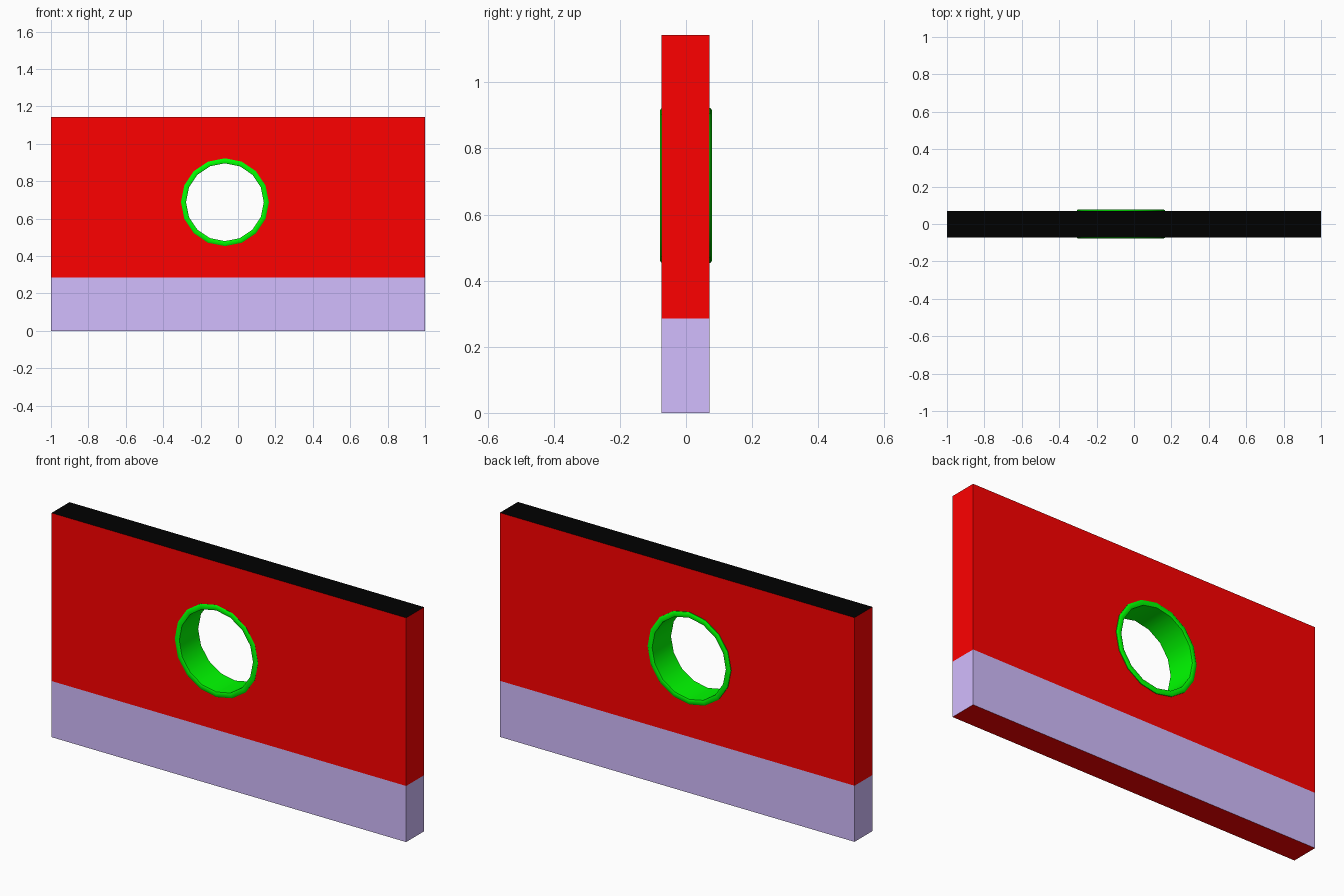
import bpy, bmesh, math
from mathutils import Matrix, Vector

if "Cube" in bpy.data.objects:
    bpy.data.objects.remove(bpy.data.objects["Cube"])

W, H, BAND = 2.0, 1.143, 0.286
Y0, Y1 = -0.0735, 0.0705
HOLE = Vector((-0.07, 0.0, 0.688))
SIDES = 16


def material(name, rgb):
    m = bpy.data.materials.new(name)
    m.diffuse_color = (*rgb, 1)
    m.use_nodes = True
    m.node_tree.nodes["Principled BSDF"].inputs["Base Color"].default_value = m.diffuse_color
    return m


def make_object(name, bm, mats=()):
    bmesh.ops.recalc_face_normals(bm, faces=bm.faces)
    me = bpy.data.meshes.new(name)
    bm.to_mesh(me)
    bm.free()
    for m in mats:
        me.materials.append(m)
    ob = bpy.data.objects.new(name, me)
    bpy.context.collection.objects.link(ob)
    return ob


def lathe_y(profile, close):
    """Spin (radius, y) points around the hole axis."""
    bm = bmesh.new()
    rings = []
    for r, y in profile:
        rings.append([bm.verts.new(HOLE + Vector((r * math.cos(a), y, r * math.sin(a))))
                      for a in (2 * math.pi * i / SIDES for i in range(SIDES))])
    pairs = list(zip(rings, rings[1:])) + ([(rings[-1], rings[0])] if close else [])
    for a, b in pairs:
        for i in range(SIDES):
            j = (i + 1) % SIDES
            bm.faces.new((a[i], a[j], b[j], b[i]))
    if not close:
        bm.faces.new(rings[0])
        bm.faces.new(rings[-1])
    return bm


red = material("red", (1, 0, 0))
purple = material("purple", (0.65, 0.51, 1))
black = material("black", (0, 0, 0))
green = material("green", (0, 1, 0))

# Wall slab with a purple base band, red underside and black top
bm = bmesh.new()
bmesh.ops.create_cube(bm, size=1, matrix=Matrix.Translation((0, (Y0 + Y1) / 2, H / 2))
                      @ Matrix.Diagonal((W, Y1 - Y0, H, 1)))
bmesh.ops.bisect_plane(bm, geom=bm.verts[:] + bm.edges[:] + bm.faces[:],
                       plane_co=(0, 0, BAND), plane_no=(0, 0, 1))
for f in bm.faces:
    z = f.calc_center_median().z
    if z > H - 0.01:
        f.material_index = 2
    elif 0.01 < z < BAND:
        f.material_index = 1
wall = make_object("wall", bm, (red, purple, black))

# Round opening, its cut edge buried inside the ring
cutter = make_object("opening_cutter", lathe_y([(0.222, -0.3), (0.222, 0.3)], False))
cutter.hide_render = True
cutter.hide_set(True)
cut = wall.modifiers.new("opening", 'BOOLEAN')
cut.operation = 'DIFFERENCE'
cut.solver = 'EXACT'
cut.object = cutter

# Green lining ring with softened outer rims
half = [(0.208, 0.076), (0.212, 0.078), (0.229, 0.078), (0.235, 0.074)]
profile = half + [(r, -y) for r, y in reversed(half)]
ring = make_object("opening_ring", lathe_y(profile, True), (green,))
bpy.context.view_layer.objects.active = ring
ring.select_set(True)
bpy.ops.object.shade_smooth_by_angle(angle=math.radians(40))
